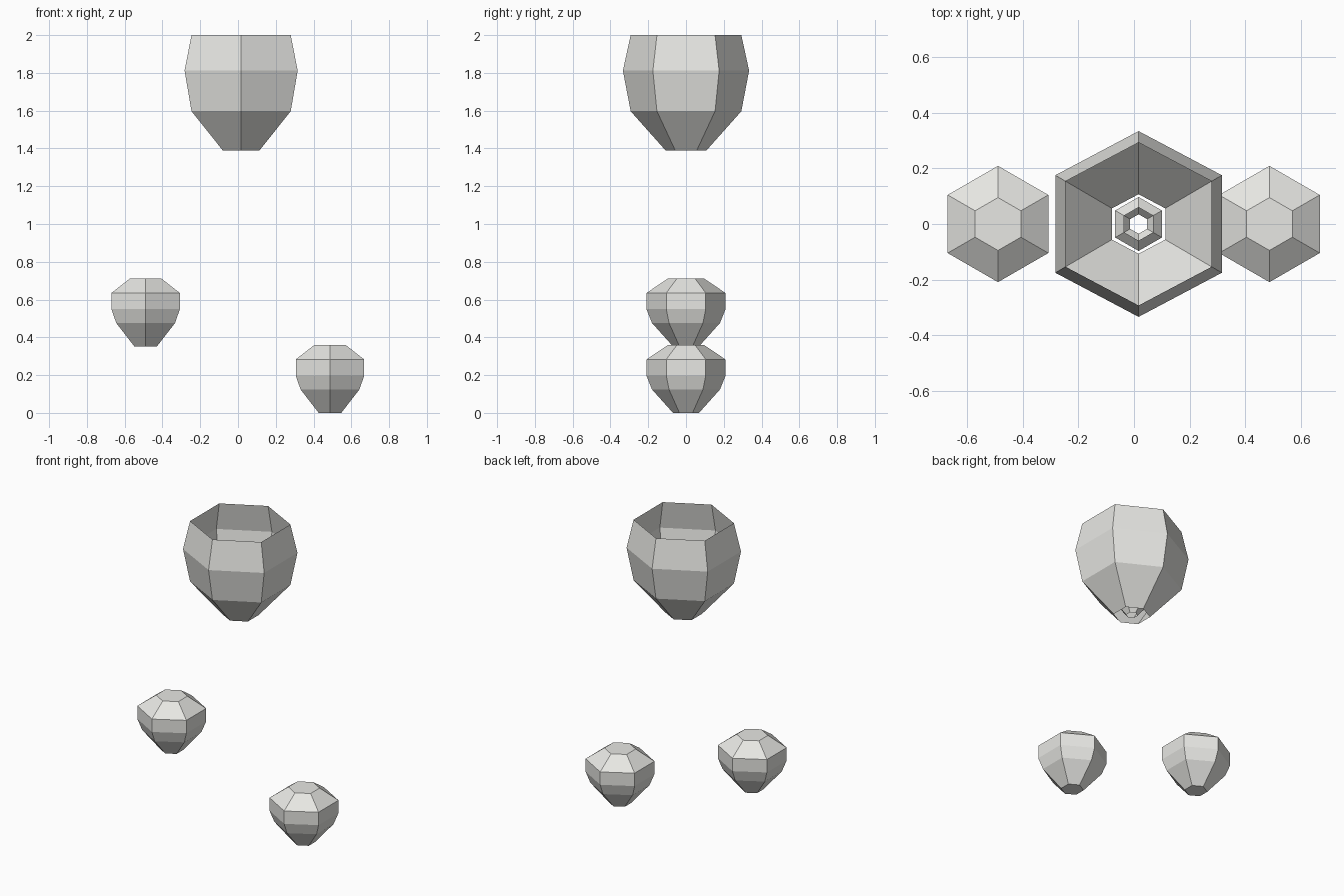
import bpy, bmesh, math

if "Cube" in bpy.data.objects:
    bpy.data.objects.remove(bpy.data.objects["Cube"])

# one pale grey for everything
grey = bpy.data.materials.new("pale_grey")
grey.diffuse_color = (0.8, 0.8, 0.77, 1)
grey.use_nodes = True
grey.node_tree.nodes["Principled BSDF"].inputs["Base Color"].default_value = grey.diffuse_color


def hex_shell(name, x, z, profile, capped, sx=1.0, side=1.0):
    """Six-sided shell from (radius, height) rings; points face +y and -y."""
    bm = bmesh.new()
    rings = []
    for r, h in profile:
        ring = []
        for i in range(6):
            a = math.pi / 2 + i * math.pi / 3
            px, py = r * math.cos(a) * sx, r * math.sin(a)
            if i % 3:
                py *= side
            ring.append(bm.verts.new((px, py, h)))
        rings.append(ring)
    for low, high in zip(rings, rings[1:]):
        for i in range(6):
            j = (i + 1) % 6
            bm.faces.new((low[i], low[j], high[j], high[i]))
    if capped:
        bm.faces.new(rings[0][::-1])
        bm.faces.new(rings[-1])
    me = bpy.data.meshes.new(name)
    bm.to_mesh(me)
    bm.free()
    me.materials.append(grey)
    ob = bpy.data.objects.new(name, me)
    ob.location = (x, 0, z)
    bpy.context.collection.objects.link(ob)
    return ob


# large open bowl, no floor and no lid
hex_shell("large_bowl", 0.0165, 1.388,
          [(0.107, 0), (0.293, 0.209), (0.334, 0.424), (0.293, 0.612)],
          False, sx=1.035, side=1.05)

# small open funnel hidden inside the bowl
hex_shell("inner_funnel", 0.0165, 1.39,
          [(0.035, 0), (0.083, 0.058), (0.097, 0.09), (0.097, 0.132), (0.06, 0.167)],
          False)

# two closed gem-shaped buds
bud = [(0.069, 0), (0.180, 0.124), (0.209, 0.197), (0.209, 0.283), (0.095, 0.360)]
hex_shell("left_bud", -0.489, 0.352, bud, True)
hex_shell("right_bud", 0.487, 0.0, bud, True)
